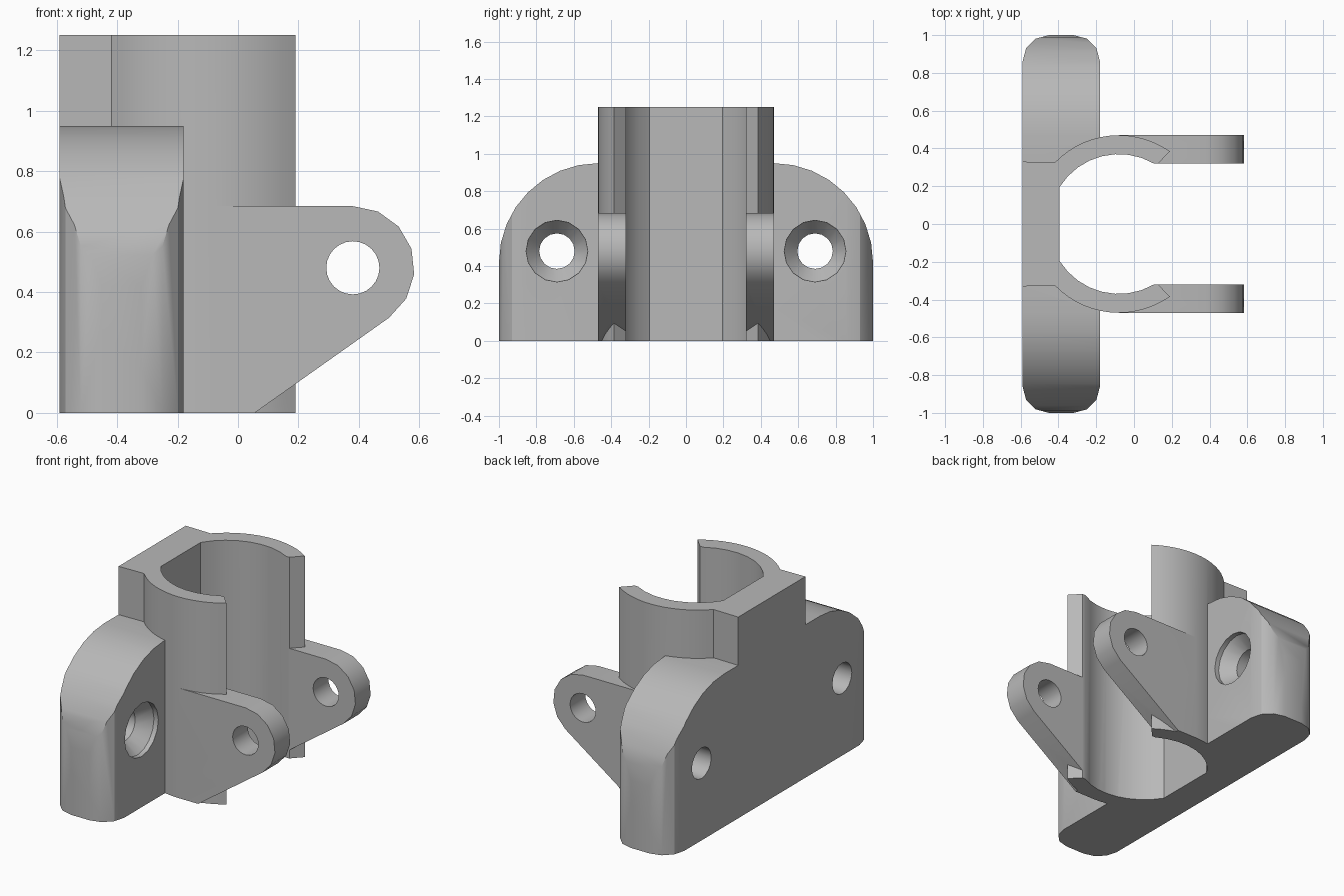
import bpy, bmesh
from math import sin, cos, radians, pi
from mathutils import Vector

cube = bpy.data.objects.get("Cube")
if cube:
    bpy.data.objects.remove(cube, do_unlink=True)

grey = bpy.data.materials.new("plain grey")
grey.use_nodes = True
grey.diffuse_color = (0.48, 0.48, 0.48, 1)
grey.node_tree.nodes["Principled BSDF"].inputs["Base Color"].default_value = (0.48, 0.48, 0.48, 1)


def arc(cx, cy, r, start, end, steps):
    angles = [radians(start + (end - start) * i / steps) for i in range(steps + 1)]
    return [(cx + r * cos(a), cy + r * sin(a)) for a in angles]


def mesh_object(name, bm):
    bmesh.ops.recalc_face_normals(bm, faces=bm.faces)
    mesh = bpy.data.meshes.new(name)
    bm.to_mesh(mesh)
    bm.free()
    mesh.materials.append(grey)
    obj = bpy.data.objects.new(name, mesh)
    bpy.context.collection.objects.link(obj)
    return obj


def loft(name, rings, place):
    """Join equal-length outlines, each (points, depth), into a closed solid."""
    bm = bmesh.new()
    rows = [[bm.verts.new(place(u, v, d)) for u, v in pts] for pts, d in rings]
    n = len(rows[0])
    for a, b in zip(rows, rows[1:]):
        for i in range(n):
            j = (i + 1) % n
            bm.faces.new((a[i], a[j], b[j], b[i]))
    bm.faces.new(rows[0])
    bm.faces.new(rows[-1])
    return mesh_object(name, bm)


def along_x(u, v, d):
    return Vector((d, u, v))


def along_y(u, v, d):
    return Vector((u, d, v))


def along_z(u, v, d):
    return Vector((u, v, d))


def prism(name, pts, lo, hi, place):
    return loft(name, [(pts, lo), (pts, hi)], place)


def combine(target, tool, operation):
    mod = target.modifiers.new(operation.title(), 'BOOLEAN')
    mod.operation, mod.object, mod.solver = operation, tool, 'EXACT'
    bpy.ops.object.select_all(action='DESELECT')
    bpy.context.view_layer.objects.active = target
    target.select_set(True)
    bpy.ops.object.modifier_apply(modifier=mod.name)
    bpy.data.objects.remove(tool, do_unlink=True)


def mirrored(pts):
    """Complete an outline with its reflection in the second coordinate."""
    return pts + [(u, -v) for u, v in reversed(pts)]


# Mounting plate: arched outline trimmed to rounded upright corners
right_arch = arc(0.47, 0.42, 0.53, 0, 90, 8)
arch = [(1, 0)] + right_arch + [(-y, z) for y, z in reversed(right_arch)] + [(-1, 0)]
bracket = prism("clamp_bracket", arch, -0.59, -0.18, along_x)
corners = arc(-0.45, 0.86, 0.14, 180, 90, 3) + arc(-0.32, 0.86, 0.14, 90, 0, 3)
combine(bracket, prism("rounded_ends", mirrored(corners), -0.1, 1.1, along_z), 'INTERSECT')

# Upright clamp body with its square back
clamp = [(-0.59, 0.33)] + arc(-0.08, 0, 0.47, 136, 90, 8) + arc(-0.08, 0, 0.47, 90, 55, 6)[1:] + [(0.1, 0.29)]
combine(bracket, prism("clamp_body", mirrored(clamp), 0, 1.25, along_z), 'UNION')

# Two bolt lugs
lug = [(-0.08, 0), (0.055, 0)] + arc(0.38, 0.48, 0.204, -54, 90, 6) + [(-0.08, 0.684)]
for side in (-1, 1):
    combine(bracket, prism("bolt_lug", lug, side * 0.25, side * 0.47, along_y), 'UNION')

# Bore open towards +x
bore = arc(-0.08, 0, 0.37, 148, 60, 8) + [(0.8, 0.32)]
combine(bracket, prism("bore", mirrored(bore), -0.2, 1.5, along_z), 'DIFFERENCE')

# Bolt hole through both lugs
combine(bracket, prism("bolt_hole", arc(0.38, 0.48, 0.088, 0, 345, 23), -0.7, 0.7, along_y), 'DIFFERENCE')

# Countersunk screw holes in the plate
for side in (-1, 1):
    def ring(r):
        return arc(side * 0.69, 0.48, r, 0, 337.5, 15)
    steps = [(0.095, -0.8), (0.095, -0.29), (0.165, -0.21), (0.165, -0.1)]
    hole = loft("screw_hole", [(ring(r), x) for r, x in steps], along_x)
    combine(bracket, hole, 'DIFFERENCE')

bpy.ops.object.select_all(action='DESELECT')
bracket.select_set(True)
bpy.context.view_layer.objects.active = bracket
bpy.ops.object.shade_smooth_by_angle(angle=radians(30))
